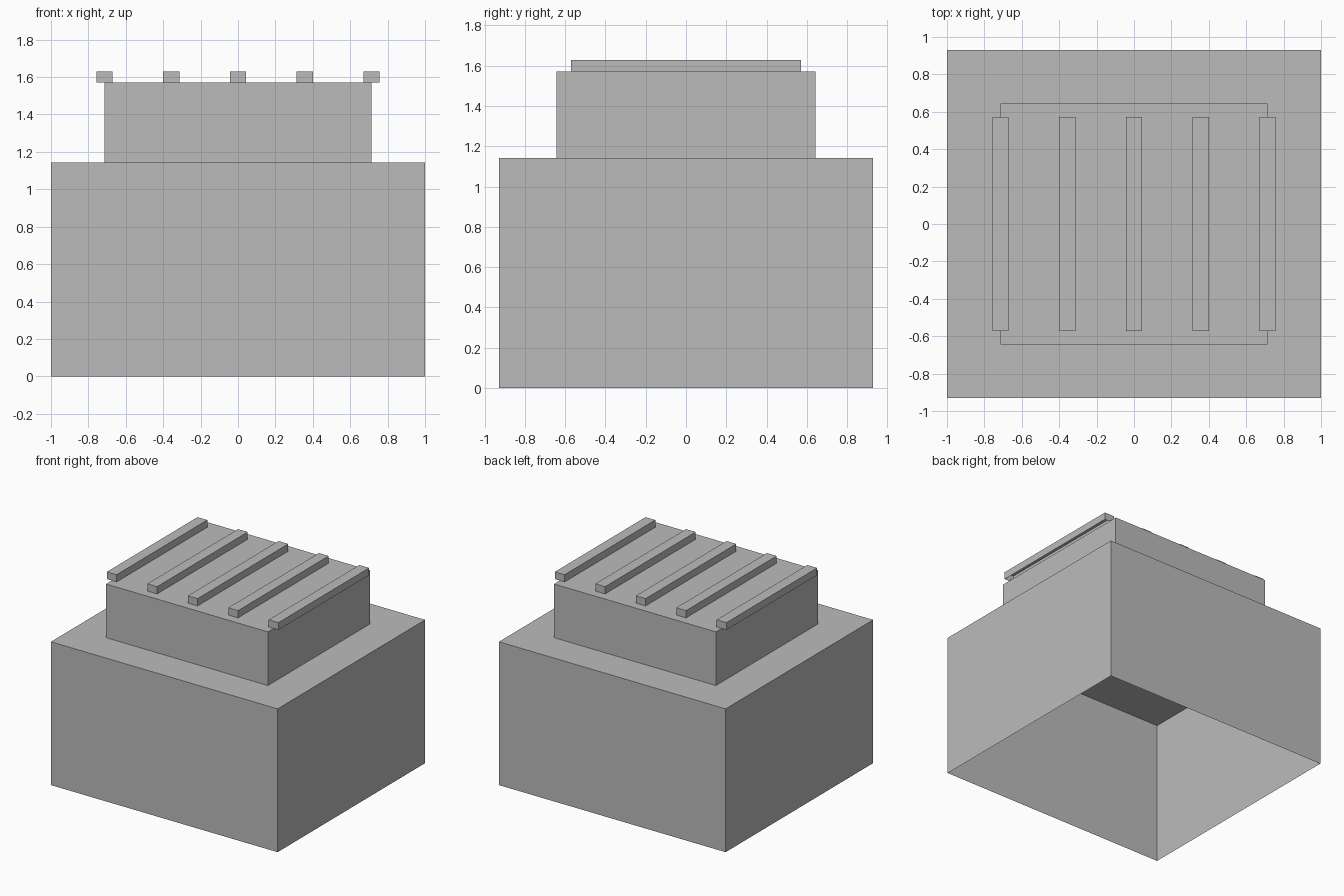
import bpy
import bmesh

if "Cube" in bpy.data.objects:
    bpy.data.objects.remove(bpy.data.objects["Cube"])

gray = bpy.data.materials.new("plain_gray")
gray.diffuse_color = (0.5, 0.5, 0.5, 1.0)
gray.use_nodes = True
gray.node_tree.nodes["Principled BSDF"].inputs["Base Color"].default_value = gray.diffuse_color


def open_box(name, x, half_x, half_y, z0, z1):
    """Thin-walled box with a closed top and an open underside."""
    bm = bmesh.new()
    bmesh.ops.create_cube(bm, size=2.0)
    for v in bm.verts:
        v.co = (x + v.co.x * half_x, v.co.y * half_y, z1 if v.co.z > 0 else z0)
    bm.normal_update()
    underside = [f for f in bm.faces if f.normal.z < -0.5]
    bmesh.ops.delete(bm, geom=underside, context='FACES_ONLY')
    mesh = bpy.data.meshes.new(name)
    bm.to_mesh(mesh)
    bm.free()
    mesh.materials.append(gray)
    obj = bpy.data.objects.new(name, mesh)
    bpy.context.collection.objects.link(obj)
    return obj


BASE_TOP, UPPER_TOP, SLAT_TOP = 1.143, 1.571, 1.629

# Large lower block and smaller block on top
open_box("base_block", 0, 1.0, 0.929, 0, BASE_TOP)
open_box("upper_block", 0, 0.714, 0.643, BASE_TOP, UPPER_TOP)

# Five parallel slats across the roof, the outer ones overhanging
for i in range(5):
    open_box(f"roof_slat_{i + 1}", (i - 2) * 0.357, 0.043, 0.571, UPPER_TOP, SLAT_TOP)
